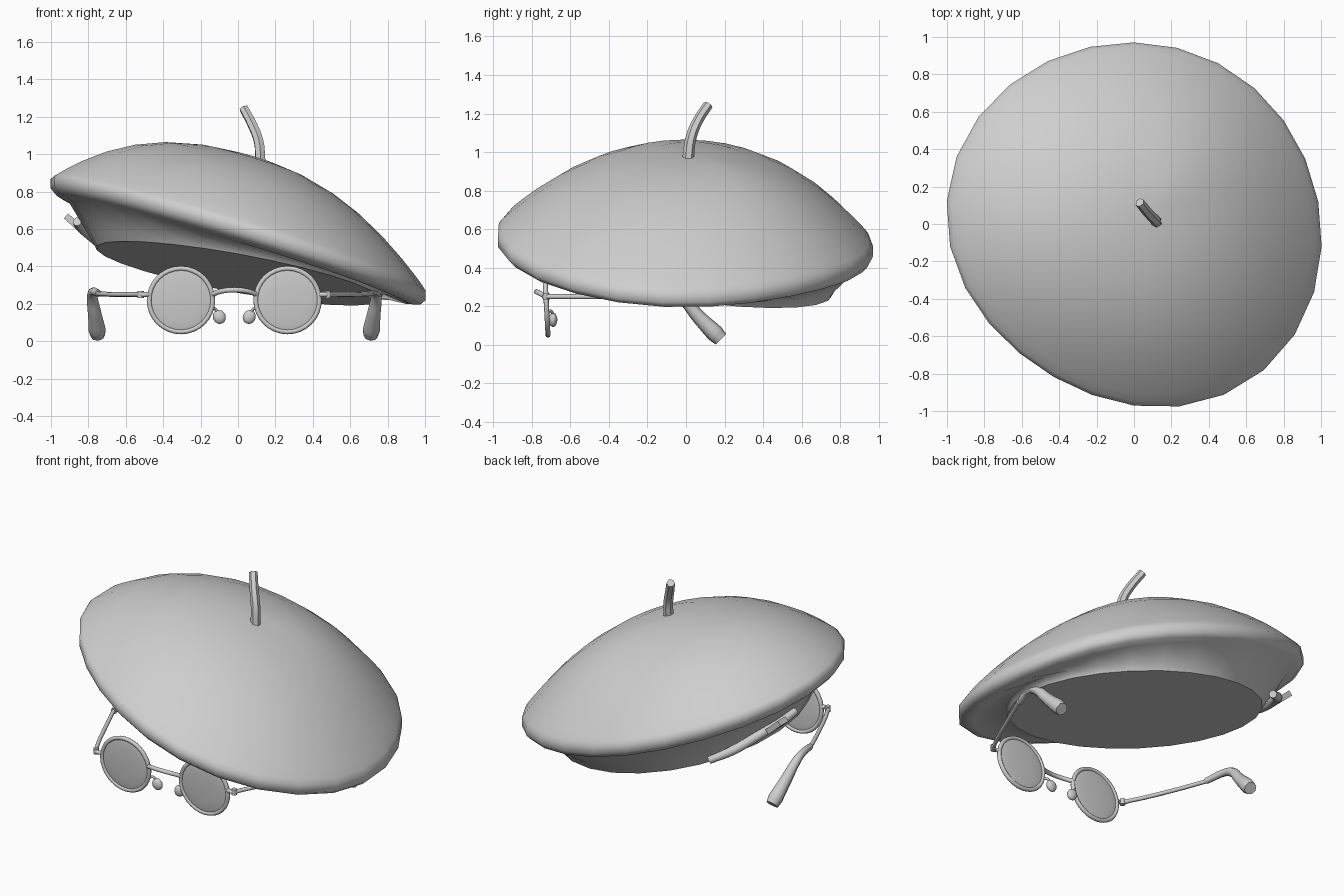
import bpy, bmesh, math
from mathutils import Vector

if "Cube" in bpy.data.objects:
    bpy.data.objects.remove(bpy.data.objects["Cube"], do_unlink=True)

grey = bpy.data.materials.new("plain_grey")
grey.use_nodes = True
grey.diffuse_color = (0.62, 0.62, 0.62, 1)
grey.node_tree.nodes["Principled BSDF"].inputs["Base Color"].default_value = (0.62, 0.62, 0.62, 1)


def finish(ob, name, angle=50):
    ob.name = name
    ob.data.materials.clear()
    ob.data.materials.append(grey)
    bpy.ops.object.select_all(action="DESELECT")
    ob.select_set(True)
    bpy.context.view_layer.objects.active = ob
    bpy.ops.object.shade_smooth_by_angle(angle=math.radians(angle))
    return ob


def tube(name, points, radius, taper=None, sides=2):
    """Smooth round tube through the points, with optional radius per point."""
    curve = bpy.data.curves.new(name, "CURVE")
    curve.dimensions = "3D"
    curve.bevel_depth = radius
    curve.bevel_resolution = sides
    curve.resolution_u = 4
    curve.use_fill_caps = True
    spline = curve.splines.new("BEZIER")
    spline.bezier_points.add(len(points) - 1)
    for i, (bp, p) in enumerate(zip(spline.bezier_points, points)):
        bp.co = p
        bp.handle_left_type = bp.handle_right_type = "AUTO"
        bp.radius = taper[i] if taper else 1
    ob = bpy.data.objects.new(name, curve)
    bpy.context.collection.objects.link(ob)
    bpy.ops.object.select_all(action="DESELECT")
    ob.select_set(True)
    bpy.context.view_layer.objects.active = ob
    bpy.ops.object.convert(target="MESH")
    return finish(bpy.context.view_layer.objects.active, name)


# Beret: rings lofted on the tilted rim, ending in a tilted round opening
SEGMENTS = 26
ANGLES = [math.radians(7) + math.tau * i / SEGMENTS for i in range(SEGMENTS)]


def rim_height(x, y):
    return 0.53 - 0.31 * x - 0.07 * y


def rim_ring(bm, t, lift):
    """Ring of the droopy outline, stretched toward the front left corner."""
    verts = []
    for a in ANGLES:
        r = t * (0.986 + 0.015 * math.cos(2 * a) - 0.0375 * math.sin(2 * a)
                 + 0.016 * (math.cos(a) - math.cos(3 * a)))
        x = 0.1 * (1 - t) + r * math.cos(a)
        y = 0.08 * (1 - t) + r * math.sin(a)
        bump = 0.05 * t * max(0, math.cos(a - math.pi / 4)) ** 4
        verts.append(bm.verts.new((x, y, rim_height(x, y) + lift + bump)))
    return verts


def opening_ring(bm, r, lift):
    verts = []
    for a in ANGLES:
        x, y = r * math.cos(a), 0.015 + 0.98 * r * math.sin(a)
        verts.append(bm.verts.new((x, y, 0.365 - 0.18 * x - 0.14 * y + lift)))
    return verts


bm = bmesh.new()
rings = []
for t in (0.12, 0.28, 0.45, 0.6, 0.74, 0.86, 0.94, 0.98):
    rings.append(rim_ring(bm, t, 0.04 + 0.445 * (1 - t ** 2.3)))
for t, lift in ((1, 0.035), (1, -0.015), (0.97, -0.045), (0.91, -0.06)):
    rings.append(rim_ring(bm, t, lift))
rings.append(opening_ring(bm, 0.785, 0.045))
rings.append(opening_ring(bm, 0.76, 0))
for upper, lower in zip(rings, rings[1:]):
    for i in range(SEGMENTS):
        j = (i + 1) % SEGMENTS
        bm.faces.new((upper[i], lower[i], lower[j], upper[j]))
crown = bm.verts.new((0.1, 0.08, rim_height(0.1, 0.08) + 0.487))
for i in range(SEGMENTS):
    bm.faces.new((crown, rings[0][i], rings[0][(i + 1) % SEGMENTS]))
underside = bm.faces.new(rings[-1])
for edge in underside.edges:
    edge.smooth = False
bmesh.ops.recalc_face_normals(bm, faces=bm.faces)
mesh = bpy.data.meshes.new("beret")
bm.to_mesh(mesh)
bm.free()
beret = bpy.data.objects.new("beret", mesh)
bpy.context.collection.objects.link(beret)
finish(beret, "beret", 120)

# Stalk on the crown
tube("stalk", [(0.12, 0.01, 0.96), (0.11, 0.025, 1.07), (0.075, 0.06, 1.16), (0.03, 0.115, 1.245)],
     0.03, [1, 0.95, 0.9, 0.85], 1)

# Strap under the raised side, with a flat end tab
tube("strap", [(-0.58, 0.59, 0.43), (-0.69, 0.5, 0.49), (-0.78, 0.37, 0.56), (-0.84, 0.2, 0.61),
               (-0.86, 0.1, 0.64)], 0.03, [0.8, 1, 1, 0.9, 0.8])
bpy.ops.mesh.primitive_cube_add(size=1, location=(-0.875, 0.31, 0.63), rotation=(0, math.radians(42), 0))
tab = bpy.context.object
tab.scale = (0.12, 0.08, 0.035)
finish(tab, "strap_tab", 30)

# Spectacles
MID, FRONT, EYE = -0.02, -0.725, 0.22
for side, label in ((1, "left"), (-1, "right")):
    def at(x, y, z):
        return Vector((MID + side * x, y, z))

    bpy.ops.mesh.primitive_torus_add(major_radius=0.17, minor_radius=0.013, major_segments=32,
                                     minor_segments=8, location=at(0.285, FRONT, EYE),
                                     rotation=(math.radians(93), 0, 0))
    finish(bpy.context.object, label + "_lens_rim")
    bpy.ops.mesh.primitive_uv_sphere_add(segments=32, ring_count=12, radius=0.168,
                                         location=at(0.285, FRONT, EYE), rotation=(math.radians(93), 0, 0))
    lens = bpy.context.object
    lens.scale = (1, 1, 0.08)
    finish(lens, label + "_lens", 180)

    # Splayed arm with its end piece, and a drooping ear tip
    tube(label + "_arm", [at(0.45, FRONT, 0.25), at(0.49, -0.735, 0.25), at(0.525, -0.68, 0.25),
                          at(0.64, -0.43, 0.25), at(0.74, -0.19, 0.255)], 0.013)
    bpy.ops.mesh.primitive_cylinder_add(vertices=10, radius=0.017, depth=0.036, location=at(0.5, -0.725, 0.25))
    finish(bpy.context.object, label + "_hinge")
    tube(label + "_ear_tip", [at(0.725, -0.22, 0.255), at(0.755, -0.09, 0.265), at(0.76, -0.03, 0.245),
                              at(0.745, 0.07, 0.14), at(0.733, 0.15, 0.06), at(0.73, 0.18, 0.03)],
         0.046, [0.42, 0.5, 0.6, 0.8, 1, 0.85])

    # Nose pad on a bent wire
    tube(label + "_pad_wire", [at(0.125, FRONT, 0.17), at(0.105, -0.7, 0.175), at(0.085, -0.69, 0.14)], 0.008)
    bpy.ops.mesh.primitive_uv_sphere_add(segments=12, ring_count=8, radius=0.038,
                                         location=at(0.08, -0.69, 0.13), rotation=(0, side * 0.4, 0))
    pad = bpy.context.object
    pad.scale = (0.9, 0.6, 1)
    finish(pad, label + "_nose_pad", 180)

# Arched bridge between the lenses
tube("bridge", [(MID - 0.12, FRONT, 0.25), (MID - 0.07, -0.76, 0.268), (MID, -0.775, 0.275),
                (MID + 0.07, -0.76, 0.268), (MID + 0.12, FRONT, 0.25)], 0.014)
